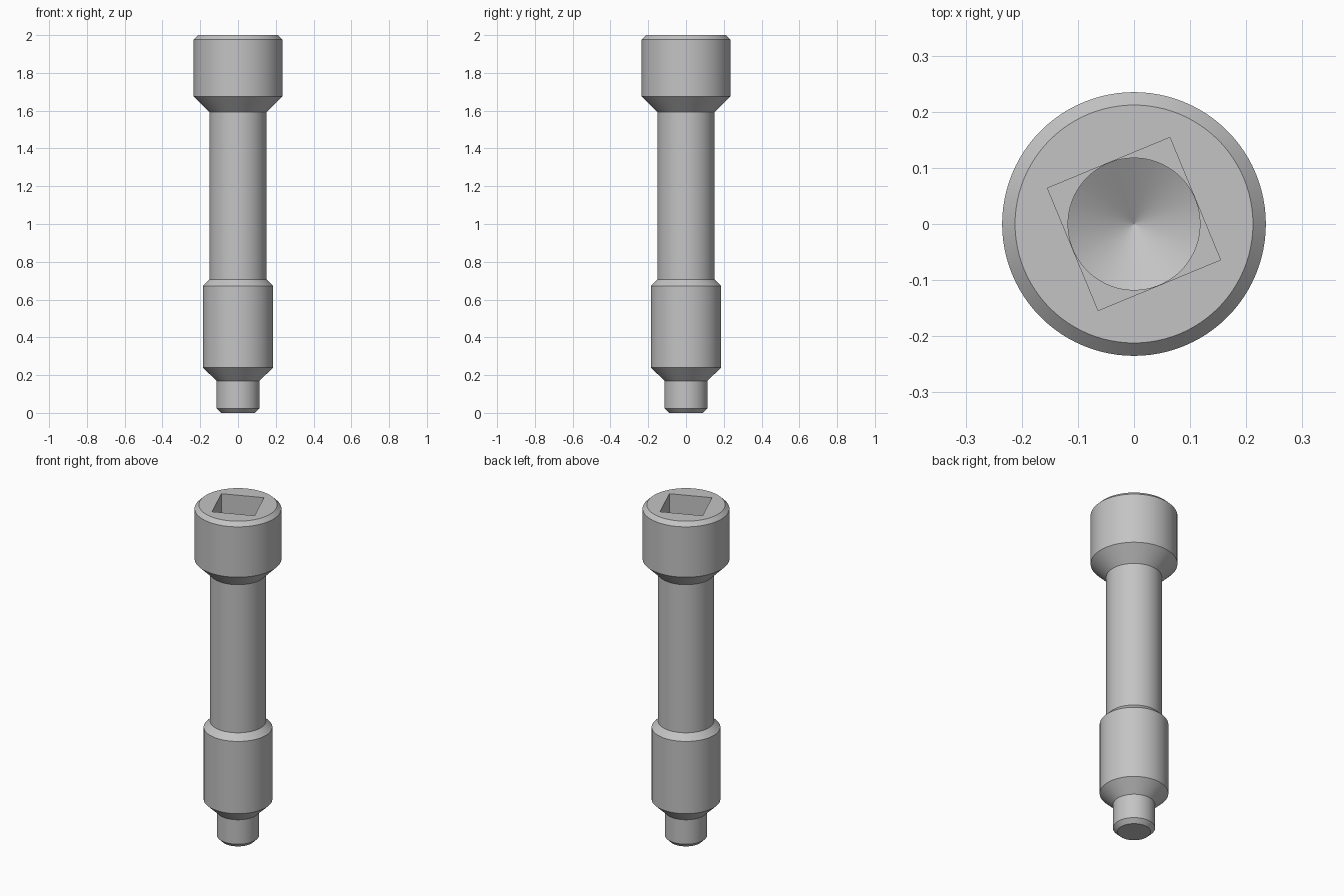
import bpy, bmesh, math

cube = bpy.data.objects.get("Cube")
if cube:
    bpy.data.objects.remove(cube, do_unlink=True)

SEGMENTS = 96
TURN = math.radians(22.5)  # twist of the square drive hole

steel = bpy.data.materials.new("grey_steel")
steel.use_nodes = True
color = (0.55, 0.55, 0.55, 1)
steel.diffuse_color = color
steel.node_tree.nodes["Principled BSDF"].inputs["Base Color"].default_value = color

# (radius or half width, height, cross-section), from the tip up and down into the hole
profile = [
    (0.09, 0, "round"), (0.114, 0.024, "round"),              # tip chamfer
    (0.114, 0.17, "round"), (0.186, 0.24, "round"),           # tip to collar
    (0.186, 0.672, "round"), (0.151, 0.707, "round"),         # collar
    (0.151, 1.592, "round"), (0.235, 1.676, "round"),         # shaft to head
    (0.235, 1.977, "round"), (0.212, 2, "round"),             # head
    (0.118, 2, "square"), (0.118, 1.68, "square"),            # square drive hole
    (0.1175, 1.68, "round"), (0.1175, 1.64, "round"),         # drilled bore
]


def make_ring(bm, size, z, section):
    ring = []
    for i in range(SEGMENTS):
        a = math.tau * i / SEGMENTS
        r = size
        if section == "square":
            r /= max(abs(math.cos(a - TURN)), abs(math.sin(a - TURN)))
        ring.append(bm.verts.new((r * math.cos(a), r * math.sin(a), z)))
    return ring


bm = bmesh.new()
rings = [make_ring(bm, *p) for p in profile]
for low, high in zip(rings, rings[1:]):
    for i in range(SEGMENTS):
        j = (i + 1) % SEGMENTS
        bm.faces.new((low[i], low[j], high[j], high[i]))

# Flat tip end and conical bottom of the bore
bm.faces.new(rings[0][::-1])
apex = bm.verts.new((0, 0, 1.57))
cone = []
for i in range(SEGMENTS):
    face = bm.faces.new((rings[-1][i], rings[-1][(i + 1) % SEGMENTS], apex))
    cone.append(face)
bm.faces.index_update()
cone_ids = [f.index for f in cone]
bm.normal_update()

mesh = bpy.data.meshes.new("socket_extension")
bm.to_mesh(mesh)
bm.free()
mesh.materials.append(steel)
body = bpy.data.objects.new("socket_extension", mesh)
bpy.context.collection.objects.link(body)

bpy.ops.object.select_all(action="DESELECT")
body.select_set(True)
bpy.context.view_layer.objects.active = body
bpy.ops.object.shade_smooth_by_angle(angle=math.radians(25))
for i in cone_ids:
    mesh.polygons[i].use_smooth = False
